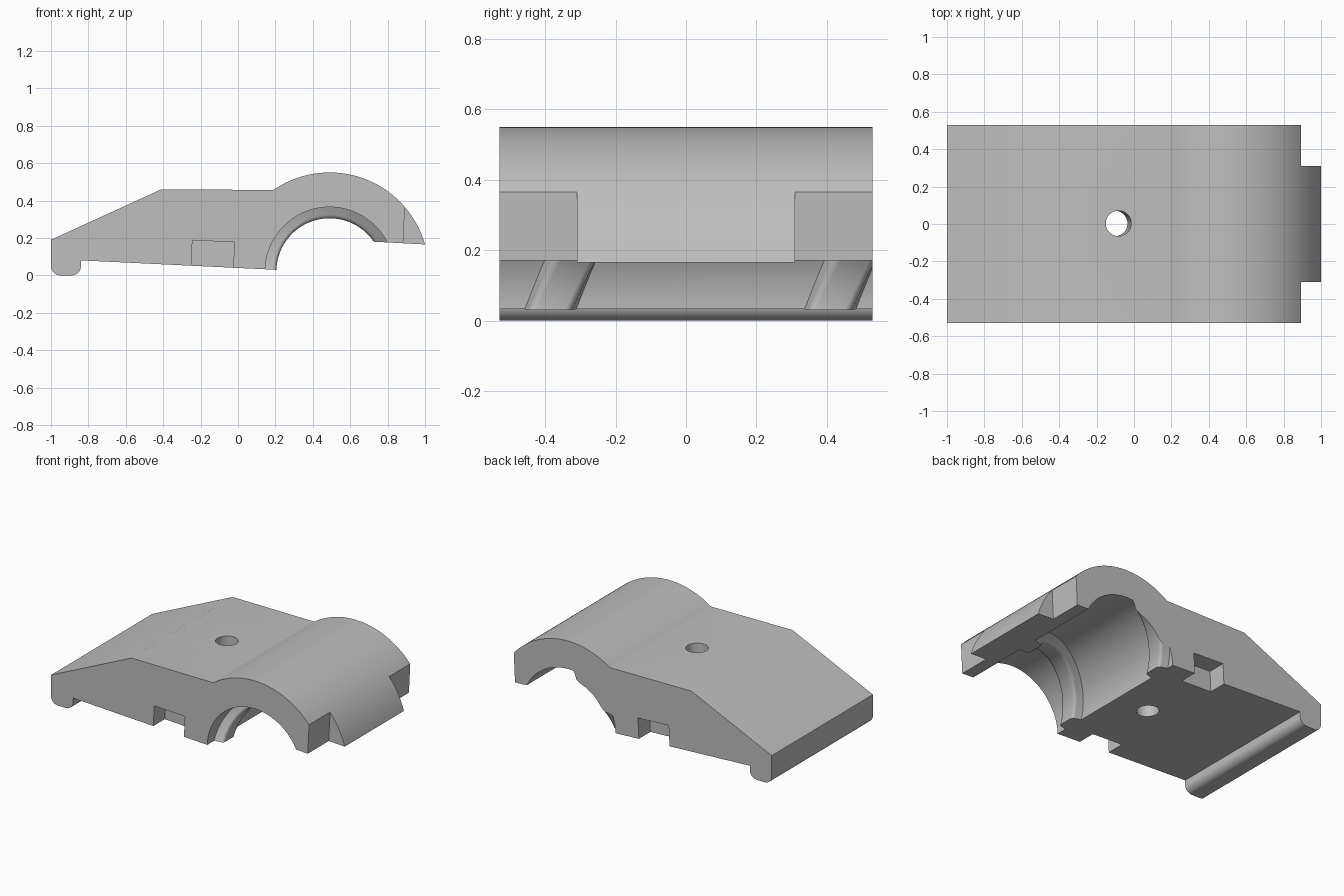
import bpy, bmesh
from math import sin, cos, pi, radians
from mathutils import Matrix, Vector

cube = bpy.data.objects.get("Cube")
if cube:
    bpy.data.objects.remove(cube, do_unlink=True)

HALF = 0.53                    # half width of the clamp
CX, CZ = 0.49, 0.02            # axis of the bore
OUTER, BORE, RIB = 0.53, 0.345, 0.285
TILT = 0.048                   # lean of the underside and its cuts

grey = bpy.data.materials.new("plain grey")
grey.use_nodes = True
grey.diffuse_color = (0.52, 0.52, 0.52, 1)
grey.node_tree.nodes["Principled BSDF"].inputs["Base Color"].default_value = grey.diffuse_color


def finish(name, bm):
    bmesh.ops.recalc_face_normals(bm, faces=bm.faces)
    mesh = bpy.data.meshes.new(name)
    bm.to_mesh(mesh)
    bm.free()
    mesh.materials.append(grey)
    obj = bpy.data.objects.new(name, mesh)
    bpy.context.collection.objects.link(obj)
    return obj


def loft(name, rings):
    """Closed solid through a list of equal rings of points."""
    bm = bmesh.new()
    loops = [[bm.verts.new(p) for p in ring] for ring in rings]
    n = len(loops[0])
    for a, b in zip(loops, loops[1:]):
        for i in range(n):
            j = (i + 1) % n
            bm.faces.new((a[i], a[j], b[j], b[i]))
    bm.faces.new(loops[0])
    bm.faces.new(loops[-1])
    return finish(name, bm)


def prism(name, profile, half):
    return loft(name, [[(x, y, z) for x, z in profile] for y in (-half, half)])


def arc(cx, cz, r, start, end, steps):
    angles = [radians(start + (end - start) * i / steps) for i in range(steps + 1)]
    return [(cx + r * cos(a), cz + r * sin(a)) for a in angles]


def box(name, centre, size):
    bm = bmesh.new()
    bmesh.ops.create_cube(bm, size=1)
    bm.transform(Matrix.Translation(centre) @ Matrix.Rotation(TILT, 4, 'Y')
                 @ Matrix.Diagonal((*size, 1)))
    return finish(name, bm)


def cut(target, cutter):
    cutter.hide_render = True
    mod = target.modifiers.new("cut", 'BOOLEAN')
    mod.operation = 'DIFFERENCE'
    mod.solver = 'EXACT'
    mod.object = cutter
    bpy.context.view_layer.objects.active = target
    bpy.ops.object.modifier_apply(modifier=mod.name)
    bpy.data.objects.remove(cutter, do_unlink=True)


def spiral_rib(name, y_start):
    """Rounded ridge that winds along the bore wall."""
    fillet = 0.022
    side = [(0.083, BORE + 0.025), (0.073, BORE)]
    side += [(0.063 - fillet * (1 - cos(a)), RIB + fillet * (1 - sin(a)))
             for a in (i * pi / 12 for i in range(7))]
    section = side + [(-w, r) for w, r in reversed(side)]
    rings = []
    for i in range(97):
        turn = radians(-12 + 204 * i / 96)
        y = y_start + 0.135 * turn
        rings.append([(CX - r * cos(turn), y + w, CZ + r * sin(turn)) for w, r in section])
    return loft(name, rings)


# Main body: ramp, flat top, round saddle, underside and rounded lip
profile = [(-1, 0.19), (-0.41, 0.46)]
profile += arc(CX, CZ, OUTER, 124.6, 15.9, 56)
profile += [(0.65, 0.184), (0.3, 0.025), (-0.84, 0.08)]
profile += arc(-0.89, 0.05, 0.05, 0, -90, 8)
profile += arc(-0.95, 0.05, 0.05, -90, -180, 8)
body = prism("clamp_body", profile, HALF)

# Bore with two spiral ribs left standing
bore = prism("bore_cutter", arc(CX, CZ, BORE, 0, 357.5, 143), 0.8)
for y in (-0.39, 0.405):
    cut(bore, spiral_rib("spiral_rib", y))
cut(body, bore)

# Side pockets in the underside and corner cuts beside the end tab
for s in (-1, 1):
    cut(body, box("pocket_cutter", Vector((-0.1385, s * (HALF + 0.04), 0.0325)), (0.225, 0.32, 0.3)))
    cut(body, box("corner_cutter", Vector((1.087, s * 0.61, 0.25)), (0.4, 0.6, 0.7)))

# Screw hole
bm = bmesh.new()
bmesh.ops.create_cone(bm, cap_ends=True, segments=48, radius1=0.068, radius2=0.068, depth=1,
                      matrix=Matrix.Translation((-0.083, 0.003, 0.457)) @ Matrix.Rotation(TILT, 4, 'Y'))
cut(body, finish("hole_cutter", bm))

# Smooth curves, crisp edges
bpy.ops.object.select_all(action='DESELECT')
body.select_set(True)
bpy.context.view_layer.objects.active = body
bpy.ops.object.shade_smooth_by_angle(angle=radians(25))
